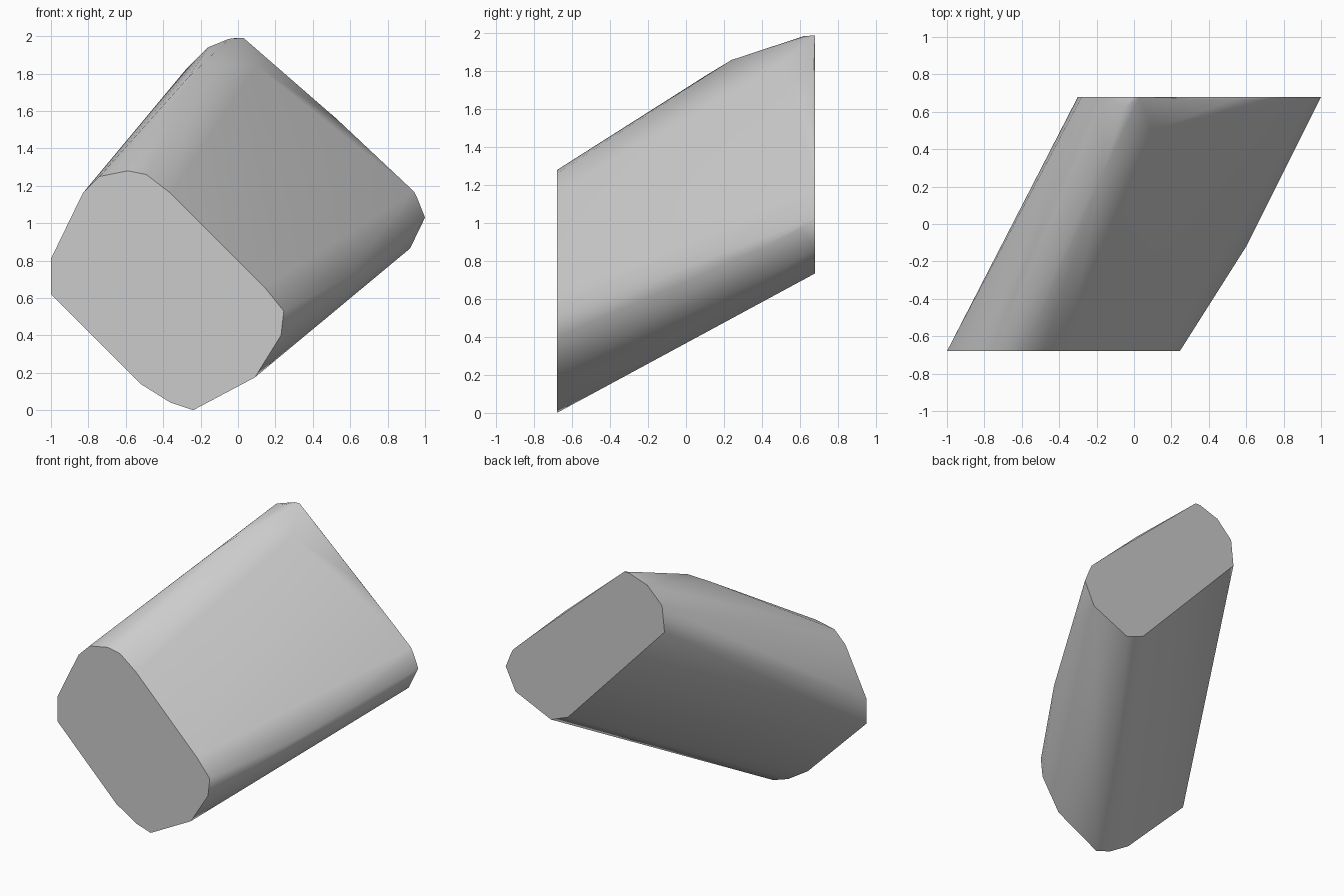
import bpy
import bmesh
import math

# Remove the default object
default_cube = bpy.data.objects.get("Cube")
if default_cube:
    bpy.data.objects.remove(default_cube, do_unlink=True)

HALF_DEPTH = 0.68

# Outline of the flat front end, as (x, z)
front_outline = [
    (-1, .81), (-.83, 1.16), (-.74, 1.25), (-.59, 1.28), (-.49, 1.26),
    (-.36, 1.16), (.14, .66), (.245, .53), (.23, .4), (.09, .175),
    (-.24, 0), (-.36, .04), (-.52, .14), (-1, .62),
]

# Outline of the flat back end, as (x, z)
back_outline = [
    (.03, 1.99), (-.01, 1.99), (-.16, 1.94), (-.28, 1.82), (-.3, 1.63),
    (.49, .79), (.63, .735), (.92, .865), (1, 1.03), (.96, 1.13),
    (.94, 1.17), (.8, 1.3),
]

# Points where the long edges and the upper face bulge, as (x, y, z)
shoulders = [
    (-.05, .62, 1.985), (-.18, .24, 1.86), (-.27, .1, 1.775),
    (.6, -.12, .72), (.84, .36, .85), (.96, .6, .97),
    (.53, .665, 1.555), (.1, .5, 1.84), (.8, .5, 1.14),
]


def flat_gray(name, value):
    """One plain colour for both viewport and render."""
    color = (value, value, value, 1)
    material = bpy.data.materials.new(name)
    material.use_nodes = True
    material.diffuse_color = color
    shader = material.node_tree.nodes["Principled BSDF"]
    shader.inputs["Base Color"].default_value = color
    return material


def wrapped_solid(name, points, material):
    """Wrap a convex skin around the points and merge its flat faces."""
    bm = bmesh.new()
    for point in points:
        bm.verts.new(point)
    hull = bmesh.ops.convex_hull(bm, input=bm.verts)
    loose = {g for g in hull["geom_interior"] + hull["geom_unused"]
             if isinstance(g, bmesh.types.BMVert)}
    bmesh.ops.delete(bm, geom=list(loose), context="VERTS")
    bmesh.ops.dissolve_limit(bm, angle_limit=math.radians(1),
                             verts=bm.verts, edges=bm.edges)
    bmesh.ops.recalc_face_normals(bm, faces=bm.faces)
    mesh = bpy.data.meshes.new(name)
    bm.to_mesh(mesh)
    bm.free()
    mesh.materials.append(material)
    solid = bpy.data.objects.new(name, mesh)
    bpy.context.collection.objects.link(solid)
    return solid


# Slanted block with two flat ends and rounded long edges
points = [(x, -HALF_DEPTH, z) for x, z in front_outline]
points += [(x, HALF_DEPTH, z) for x, z in back_outline]
points += shoulders
block = wrapped_solid("slanted_block", points, flat_gray("stone_gray", .6))

# Smooth the rounded sides while the ends stay crisp
bpy.ops.object.select_all(action="DESELECT")
block.select_set(True)
bpy.context.view_layer.objects.active = block
bpy.ops.object.shade_smooth_by_angle(angle=math.radians(46))
